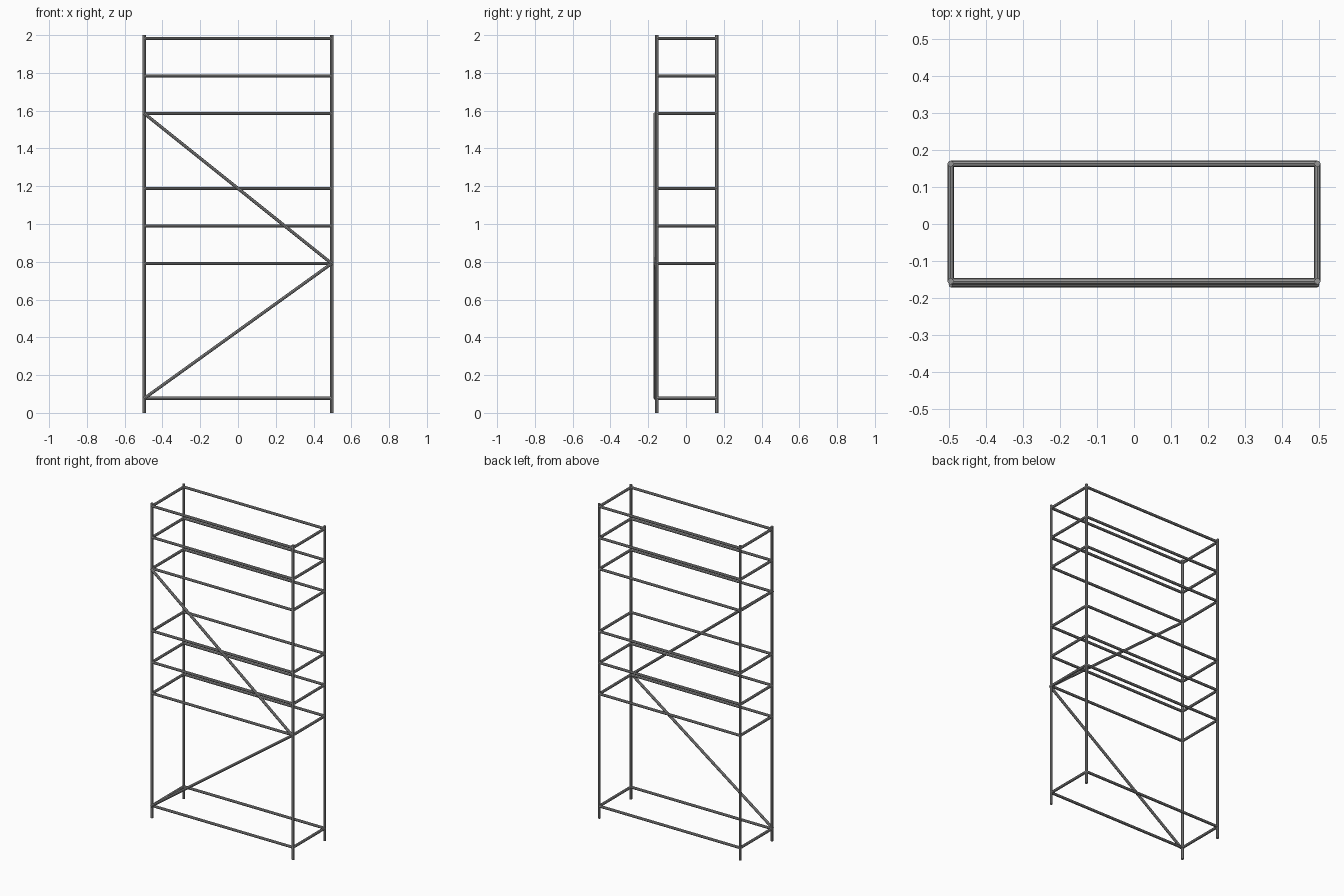
import bpy
from mathutils import Vector

cube = bpy.data.objects.get("Cube")
if cube:
    bpy.data.objects.remove(cube, do_unlink=True)

X = 0.496                     # upright centre line
FRONT, BACK = -0.155, 0.163   # upright rows
R = 0.0085                    # tube radius
LEVELS = [0.077, 0.791, 0.989, 1.188, 1.585, 1.783, 1.982]
GREY = (0.3, 0.3, 0.3, 1)

steel = bpy.data.materials.new("grey steel")
steel.use_nodes = True
steel.diffuse_color = GREY
steel.node_tree.nodes["Principled BSDF"].inputs["Base Color"].default_value = GREY


def tube(name, start, end):
    """Eight-sided, flat-faced tube between two points."""
    a, b = Vector(start), Vector(end)
    bpy.ops.mesh.primitive_cylinder_add(vertices=8, radius=R, depth=(b - a).length,
                                        location=(a + b) / 2)
    ob = bpy.context.object
    ob.name = name
    ob.rotation_euler = (b - a).to_track_quat('Z', 'Y').to_euler()
    ob.data.materials.append(steel)


# Uprights
for side, x in (("right", -X), ("left", X)):
    for row, y in (("front", FRONT), ("back", BACK)):
        tube(f"{row}_{side}_upright", (x, y, 0), (x, y, 2))

# Rectangle of rails at every level
for i, z in enumerate(LEVELS, 1):
    for row, y in (("front", FRONT), ("back", BACK)):
        tube(f"{row}_rail_{i}", (-X, y, z), (X, y, z))
    for side, x in (("right", -X), ("left", X)):
        tube(f"{side}_rail_{i}", (x, FRONT, z), (x, BACK, z))

# Zigzag braces just ahead of the front uprights
BRACE_Y = FRONT - 0.008
low, mid, high = LEVELS[0], LEVELS[1], LEVELS[4]
tube("lower_diagonal_brace", (-X, BRACE_Y, low), (X, BRACE_Y, mid))
tube("upper_diagonal_brace", (X, BRACE_Y, mid), (-X, BRACE_Y, high))
